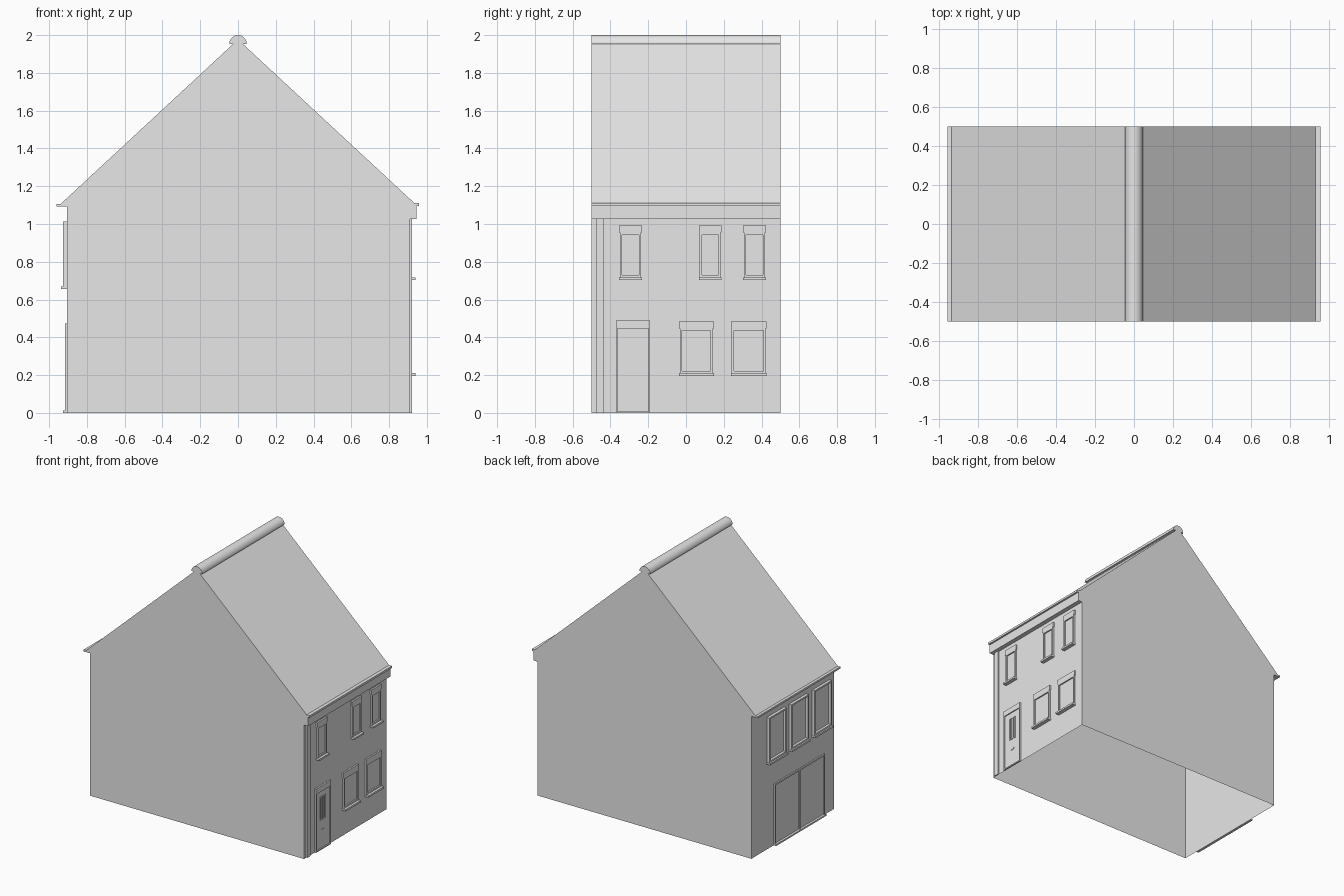
import bpy, bmesh, math

cube = bpy.data.objects.get("Cube")
if cube:
    bpy.data.objects.remove(cube, do_unlink=True)

grey = bpy.data.materials.new("plain grey")
grey.use_nodes = True
grey.diffuse_color = (0.8, 0.8, 0.8, 1)
grey.node_tree.nodes["Principled BSDF"].inputs["Base Color"].default_value = (0.8, 0.8, 0.8, 1)

HALF = 0.5                      # half depth of the house
WALL = {1: 0.91, -1: 0.905}     # distance of each long facade from the centre


def finish(name, bm):
    bmesh.ops.recalc_face_normals(bm, faces=bm.faces)
    mesh = bpy.data.meshes.new(name)
    bm.to_mesh(mesh)
    bm.free()
    mesh.materials.append(grey)
    obj = bpy.data.objects.new(name, mesh)
    bpy.context.collection.objects.link(obj)
    return obj


def add_box(bm, x, y, z):
    verts = bmesh.ops.create_cube(bm, size=1)["verts"]
    for v in verts:
        for i, (a, b) in enumerate((x, y, z)):
            v.co[i] = (a + b) / 2 + v.co[i] * (b - a)


def facade_boxes(name, side, boxes):
    """Boxes given as (inner, outer offset from facade, y0, y1, z0, z1)."""
    bm = bmesh.new()
    for inner, outer, y0, y1, z0, z1 in boxes:
        add_box(bm, sorted((side * (WALL[side] + inner), side * (WALL[side] + outer))), (y0, y1), (z0, z1))
    return finish(name, bm)


def prism(name, outline, open_bottom=False):
    """Extrude an x-z outline along the depth of the house."""
    bm = bmesh.new()
    ends = [[bm.verts.new((x, y, z)) for x, z in outline] for y in (-HALF, HALF)]
    for ring in ends:
        bm.faces.new(ring)
    count = len(outline)
    for i in range(count - 1 if open_bottom else count):
        j = (i + 1) % count
        bm.faces.new((ends[0][i], ends[0][j], ends[1][j], ends[1][i]))
    return finish(name, bm)


def frame_boxes(y0, y1, z0, z1, t, depth):
    return [(0, depth, y0, y0 + t, z0, z1), (0, depth, y1 - t, y1, z0, z1),
            (0, depth, y0 + t, y1 - t, z1 - t, z1), (0, depth, y0 + t, y1 - t, z0, z0 + t)]


def window(name, side, y0, y1, z0, z1, lintel, depth, sill_depth):
    top = z1 - lintel
    boxes = frame_boxes(y0 + 0.004, y1 - 0.004, z0 + 0.014, top, 0.012, depth)
    boxes.append((0, 0.002, y0 + 0.01, y1 - 0.01, z0 + 0.015, top - 0.005))
    boxes.append((0, sill_depth, y0, y1, z0, z0 + 0.014))
    if lintel:
        boxes.append((0, depth, y0, y1, top, z1))
    facade_boxes(name, side, boxes)


# House shell with gables, open underneath
prism("house_shell", [(-0.905, 0), (-0.905, 1.095), (-0.94, 1.105), (0, 1.977),
                      (0.94, 1.105), (0.91, 1.095), (0.91, 0)], open_bottom=True)

# Rounded ridge cap
ridge = prism("ridge_cap", [(0.046 * math.cos(a), 1.954 + 0.046 * math.sin(a))
                            for a in [math.pi * i / 16 for i in range(17)]])
bpy.context.view_layer.objects.active = ridge
ridge.select_set(True)
bpy.ops.object.shade_smooth_by_angle(angle=math.radians(40))
ridge.select_set(False)

# Eaves, frieze and corner strip
facade_boxes("street_eave_board", 1, [(0, 0.048, -HALF, HALF, 1.096, 1.112)])
facade_boxes("rear_eave_board", -1, [(0, 0.055, -HALF, HALF, 1.092, 1.106)])
facade_boxes("frieze", 1, [(0, 0.034, -HALF, HALF, 1.027, 1.096)])
facade_boxes("corner_strip", 1, [(0, 0.01, -0.473, -0.437, 0, 1.027)])

# Street windows
for i, (y0, y1) in enumerate(((-0.354, -0.233), (0.068, 0.187), (0.302, 0.423))):
    window(f"upper_window_{i + 1}", 1, y0, y1, 0.704, 0.992, 0.037, 0.012, 0.03)
for i, (y0, y1) in enumerate(((-0.037, 0.147), (0.238, 0.426))):
    window(f"lower_window_{i + 1}", 1, y0, y1, 0.196, 0.484, 0.037, 0.012, 0.03)

# Front door with lintel, slit lights and letter slot
facade_boxes("front_door", 1, frame_boxes(-0.37, -0.19, 0, 0.455, 0.008, 0.012)
             + [(0, 0.004, -0.365, -0.195, 0.005, 0.45), (0, 0.012, -0.37, -0.19, 0.455, 0.489)])
for i, y in enumerate((-0.304, -0.28, -0.256)):
    facade_boxes(f"door_light_{i + 1}", 1, frame_boxes(y - 0.009, y + 0.009, 0.225, 0.402, 0.004, 0.008))
facade_boxes("letter_slot", 1, [(0, 0.008, -0.296, -0.264, 0.135, 0.15)])

# Rear windows
for i, (y0, y1) in enumerate(((-0.45, -0.23), (-0.17, 0.05), (0.098, 0.317))):
    window(f"rear_window_{i + 1}", -1, y0, y1, 0.655, 1.013, 0, 0.021, 0.032)

# Rear double doors
facade_boxes("rear_door_frame", -1, frame_boxes(-0.378, 0.23, 0, 0.472, 0.012, 0.01)
             + [(0, 0.01, -0.08, -0.068, 0.012, 0.46)])
for name, y0, y1 in (("rear_door_left", -0.366, -0.08), ("rear_door_right", -0.068, 0.218)):
    facade_boxes(name, -1, [(0, 0.004, y0, y1, 0.012, 0.46)])
facade_boxes("rear_threshold", -1, [(0, 0.021, -0.378, 0.23, 0, 0.012)])
